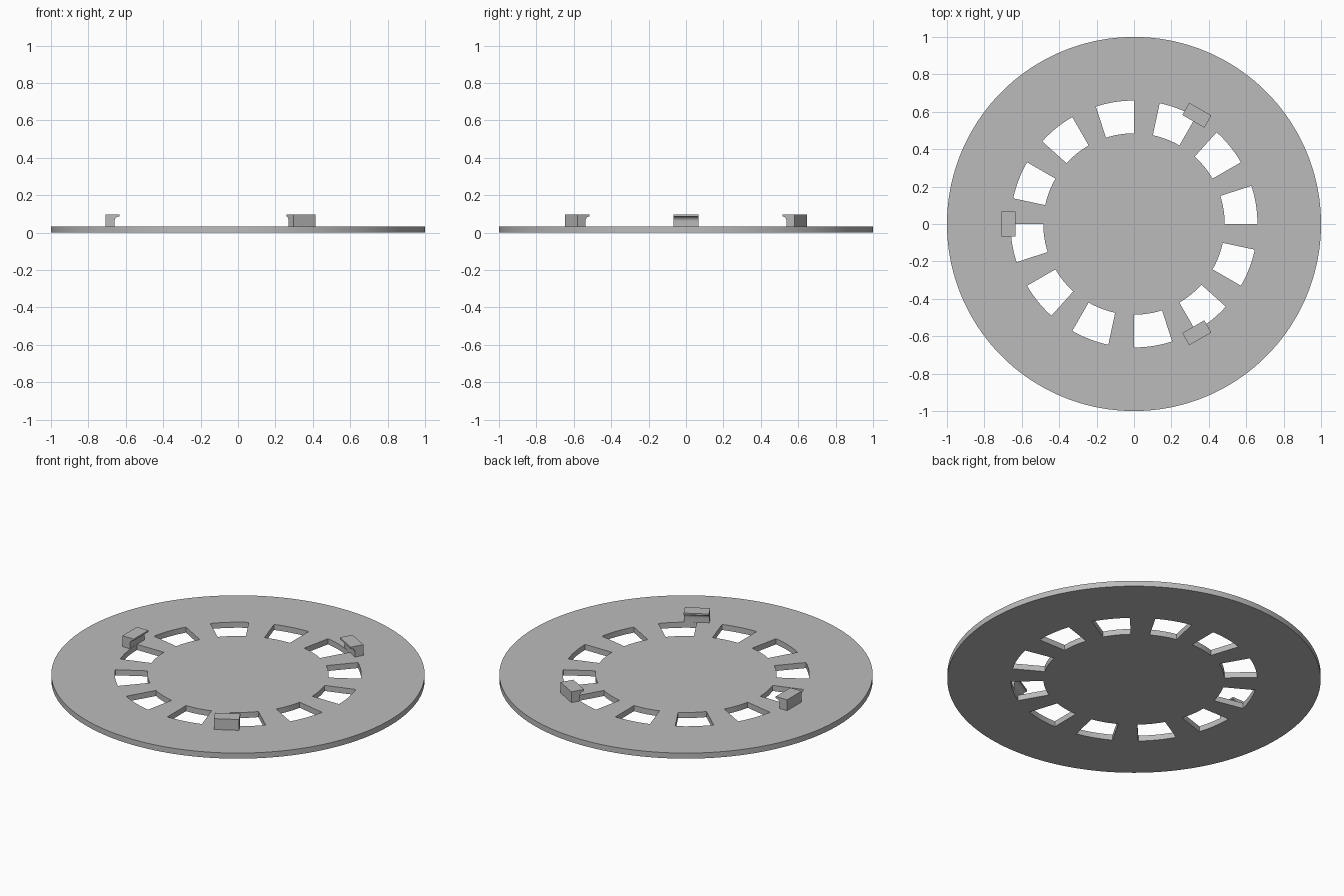
import bpy, bmesh
from math import cos, sin, pi, radians
from mathutils import Matrix

cube = bpy.data.objects.get("Cube")
if cube:
    bpy.data.objects.remove(cube)

THICK, TOP = 0.033, 0.097      # plate thickness, clip height
R_IN, R_OUT = 0.485, 0.66      # window ring
STEPS = 180                    # two degrees per step

grey = bpy.data.materials.new("plain grey")
grey.use_nodes = True
colour = (0.5, 0.5, 0.5, 1)
grey.diffuse_color = colour
grey.node_tree.nodes["Principled BSDF"].inputs["Base Color"].default_value = colour


def finish(bm, name):
    bmesh.ops.recalc_face_normals(bm, faces=bm.faces[:])
    mesh = bpy.data.meshes.new(name)
    bm.to_mesh(mesh)
    bm.free()
    mesh.materials.append(grey)
    obj = bpy.data.objects.new(name, mesh)
    bpy.context.collection.objects.link(obj)
    bpy.ops.object.select_all(action='DESELECT')
    obj.select_set(True)
    bpy.context.view_layer.objects.active = obj
    bpy.ops.object.shade_smooth_by_angle(angle=radians(30))
    return obj


def extrude(bm, offset):
    out = bmesh.ops.extrude_face_region(bm, geom=bm.faces[:], use_keep_orig=True)
    verts = [g for g in out["geom"] if isinstance(g, bmesh.types.BMVert)]
    bmesh.ops.translate(bm, verts=verts, vec=offset)


# Round plate: concentric rings, leaving out twelve 18-degree windows
bm = bmesh.new()
rings = [[bm.verts.new((r * cos(2 * pi * i / STEPS), r * sin(2 * pi * i / STEPS), 0))
          for i in range(STEPS)] for r in (R_IN, R_OUT, 1)]
bm.faces.new(rings[0])
for band, (inner, outer) in enumerate(zip(rings, rings[1:])):
    for i in range(STEPS):
        if band == 0 and i % 15 < 9:
            continue
        j = (i + 1) % STEPS
        bm.faces.new((inner[i], outer[i], outer[j], inner[j]))
extrude(bm, (0, 0, THICK))
finish(bm, "round_plate")

# Three hooked clips: side profile with a concave fillet under the inward lip
BACK, LIP, BODY, HALF = 0.709, 0.634, 0.66, 0.068
fillet = BODY - LIP
profile = [(BACK, THICK), (BACK, TOP), (LIP, TOP)]
for k in range(9):
    a = pi / 2 * (1 - k / 8)
    profile.append((LIP + fillet * cos(a), 0.061 + fillet * sin(a)))
profile.append((BODY, THICK))

for name, angle in (("right_clip", 180), ("back_left_clip", 60), ("front_left_clip", -60)):
    bm = bmesh.new()
    bm.faces.new([bm.verts.new((x, -HALF, z)) for x, z in profile])
    extrude(bm, (0, 2 * HALF, 0))
    bm.transform(Matrix.Rotation(radians(angle), 4, 'Z'))
    finish(bm, name)
